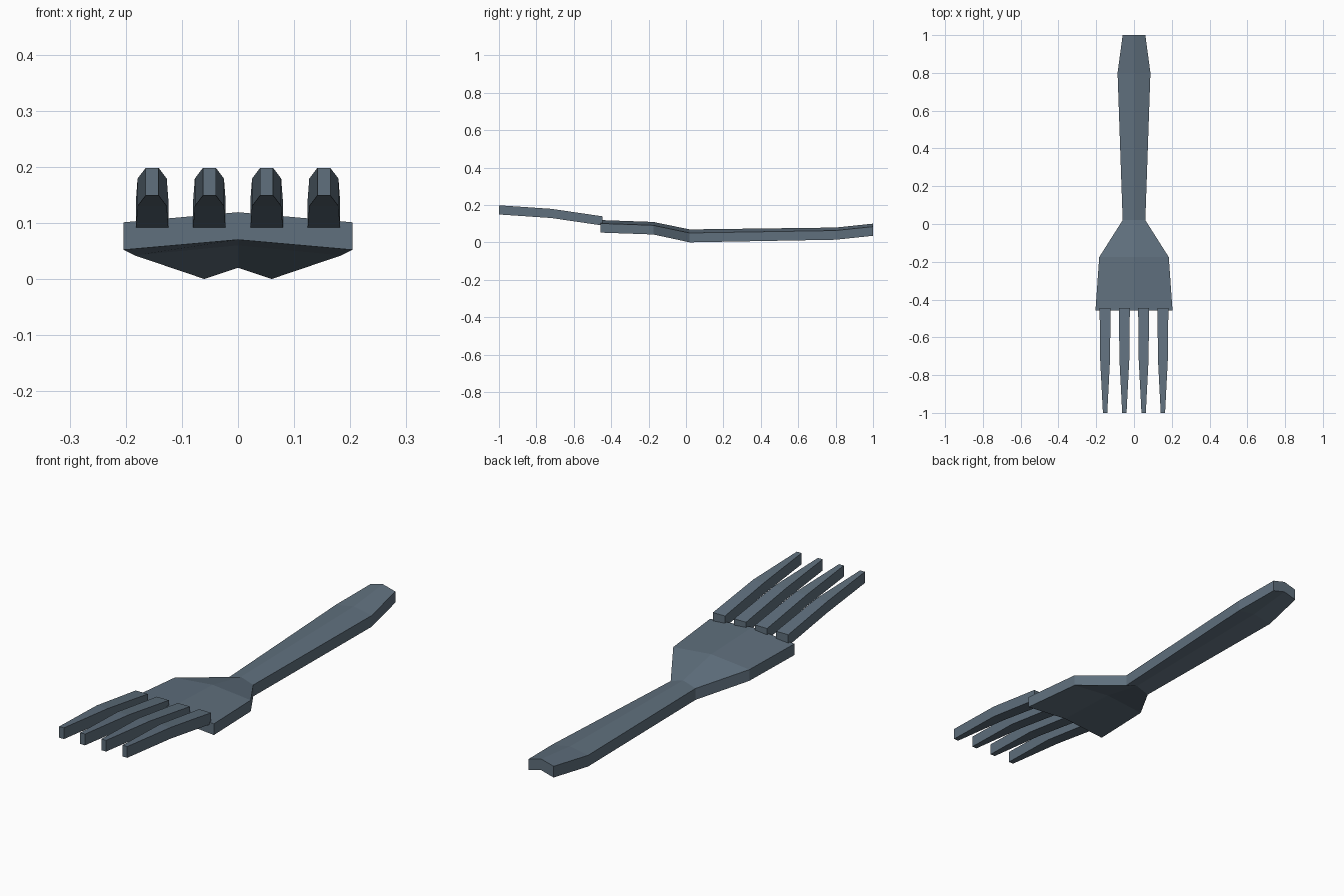
import bpy
import bmesh

if "Cube" in bpy.data.objects:
    bpy.data.objects.remove(bpy.data.objects["Cube"])

steel = bpy.data.materials.new("slate steel")
steel.diffuse_color = (0.115, 0.16, 0.205, 1)
steel.use_nodes = True
steel.node_tree.nodes["Principled BSDF"].inputs["Base Color"].default_value = steel.diffuse_color
THICK = 0.049


def loft(name, rings):
    """Skin a closed, flat-shaded solid through matching rings of points."""
    bm = bmesh.new()
    loops = [[bm.verts.new(p) for p in ring] for ring in rings]
    n = len(loops[0])
    for a, b in zip(loops, loops[1:]):
        for i in range(n):
            j = (i + 1) % n
            bm.faces.new((a[i], a[j], b[j], b[i]))
    bm.faces.new(loops[0])
    bm.faces.new(loops[-1])
    bmesh.ops.recalc_face_normals(bm, faces=bm.faces)
    mesh = bpy.data.meshes.new(name)
    bm.to_mesh(mesh)
    bm.free()
    mesh.materials.append(steel)
    obj = bpy.data.objects.new(name, mesh)
    bpy.context.collection.objects.link(obj)
    return obj


# Handle and palm: roof-shaped strip; (y, half width, edge bottom z, ridge rise)
stations = [
    (1.0, 0.06, 0.036, 0.016),
    (0.8, 0.087, 0.015, 0.016),
    (0.02, 0.06, 0.002, 0.019),
    (-0.175, 0.184, 0.043, 0.018),
    (-0.458, 0.204, 0.053, 0.018),
]
rings = []
for y, w, z, rise in stations:
    rings.append([(-w, y, z), (0, y, z + rise), (w, y, z),
                  (w, y, z + THICK), (0, y, z + rise + THICK), (-w, y, z + THICK)])
# Lowest edge rests on the ground
low = min(p[2] for r in rings for p in r)
rings = [[(x, y, z - low + 0.001 * (z > low)) for x, y, z in r] for r in rings]
loft("handle_and_palm", rings)

# Tines: four tapering, upward-bent bars; (y, half width, bottom z)
tine = [(-0.446, 0.029, 0.09), (-0.72, 0.026, 0.13), (-1.0, 0.0115, 0.149)]
for k in range(4):
    cx = (k - 1.5) * 0.102
    loft(f"tine_{k + 1}", [
        [(cx - w, y, z), (cx + w, y, z), (cx + w, y, z + THICK), (cx - w, y, z + THICK)]
        for y, w, z in tine])
